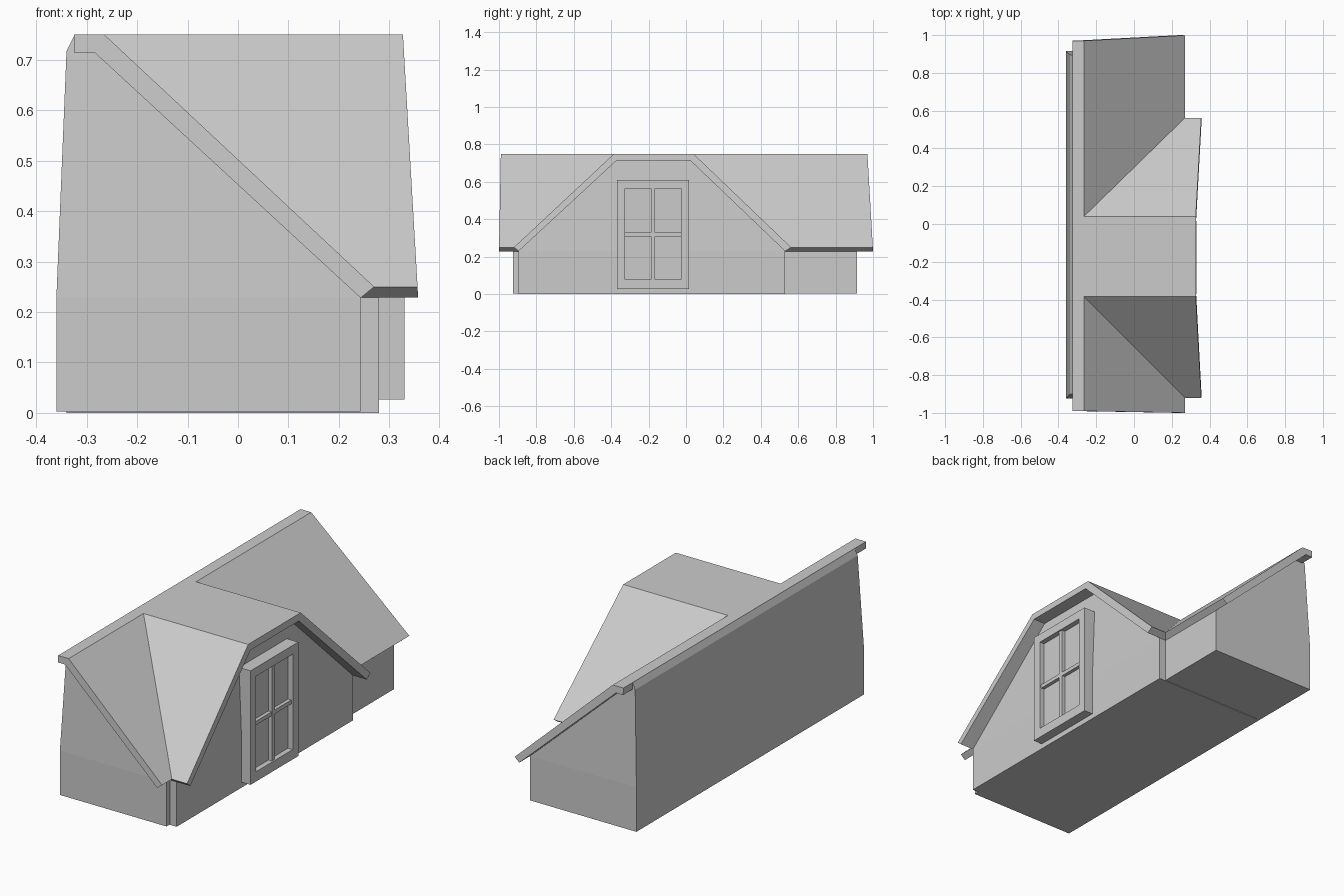
import bpy, bmesh

if "Cube" in bpy.data.objects:
    bpy.data.objects.remove(bpy.data.objects["Cube"])


def loft(name, a, b):
    """Closed solid between two matching outlines of 3D points."""
    bm = bmesh.new()
    va = [bm.verts.new(p) for p in a]
    vb = [bm.verts.new(p) for p in b]
    bm.faces.new(va)
    bm.faces.new(vb[::-1])
    n = len(va)
    for i in range(n):
        j = (i + 1) % n
        bm.faces.new((va[j], va[i], vb[i], vb[j]))
    bmesh.ops.triangulate(bm, faces=[f for f in bm.faces if len(f.verts) > 4])
    bmesh.ops.recalc_face_normals(bm, faces=bm.faces)
    me = bpy.data.meshes.new(name)
    bm.to_mesh(me)
    bm.free()
    ob = bpy.data.objects.new(name, me)
    bpy.context.collection.objects.link(ob)
    return ob


def box(name, x0, x1, y0, y1, z0, z1):
    rect = [(y0, z0), (y1, z0), (y1, z1), (y0, z1)]
    return loft(name, [(x0, y, z) for y, z in rect], [(x1, y, z) for y, z in rect])


EAVE, TOP = 0.23, 0.75


def mix(lo, hi, z):
    """Value that changes linearly from the eave height to the ridge."""
    return lo + (hi - lo) * (z - EAVE) / (TOP - EAVE)


# Main walls: straight base, upper part leaning slightly inward
box("lower_walls", -0.36, 0.243, -0.925, 0.915, 0.003, EAVE)
upper = [(-0.36, EAVE), (0.243, EAVE), (-0.28, 0.72), (-0.30, 0.748),
         (-0.325, 0.748), (-0.34, 0.717)]
loft("upper_walls",
     [(x, mix(-0.925, -0.90, z), z) for x, z in upper],
     [(x, mix(0.915, 0.895, z), z) for x, z in upper])

# Main roof slab with flat ridge, gable ends slightly slanted
roof = [(-0.325, 0.75), (-0.265, 0.75), (0.27, 0.25), (0.243, 0.228),
        (-0.285, 0.715), (-0.325, 0.715)]
loft("main_roof",
     [(x, mix(-1.0, -0.99, z), z) for x, z in roof],
     [(x, mix(1.0, 0.97, z), z) for x, z in roof])

# Dormer walls, front gable leaning back above the eave
box("dormer_lower_walls", -0.34, 0.28, -0.895, 0.53, 0, EAVE)
gable = [(-0.895, EAVE), (0.53, EAVE), (0.022, 0.715), (-0.37, 0.715)]
loft("dormer_gable",
     [(mix(0.2, -0.28, z), y, z) for y, z in gable],
     [(mix(0.28, 0.26, z), y, z) for y, z in gable])

# Dormer roof: each point is (y, z, back x, front x)
droof = [(-0.92, 0.25, 0.27, 0.356), (-0.385, 0.75, -0.265, 0.327),
         (0.04, 0.75, -0.265, 0.327), (0.562, 0.25, 0.27, 0.356),
         (0.53, 0.229, 0.243, 0.357), (0.022, 0.715, -0.285, 0.329),
         (-0.37, 0.715, -0.285, 0.329), (-0.895, 0.229, 0.243, 0.357)]
loft("dormer_roof", [(b, y, z) for y, z, b, f in droof],
     [(f, y, z) for y, z, b, f in droof])

# Window: frame, glazing bars and pane
Y0, Y1, Z0, Z1 = -0.37, 0.016, 0.027, 0.61
y0, y1, z0, z1 = -0.325, -0.028, 0.077, 0.565
for side, a, b in (("left", Y0, y0), ("right", y1, Y1)):
    box("window_frame_" + side, 0.25, 0.33, a, b, Z0, Z1)
for side, a, b in (("bottom", Z0, z0), ("top", z1, Z1)):
    box("window_frame_" + side, 0.25, 0.33, y0, y1, a, b)
box("window_pane", 0.25, 0.303, y0, y1, z0, z1)
box("window_bar_vertical", 0.30, 0.322, -0.187, -0.165, z0, z1)
box("window_bar_horizontal", 0.30, 0.321, y0, y1, 0.308, 0.328)
